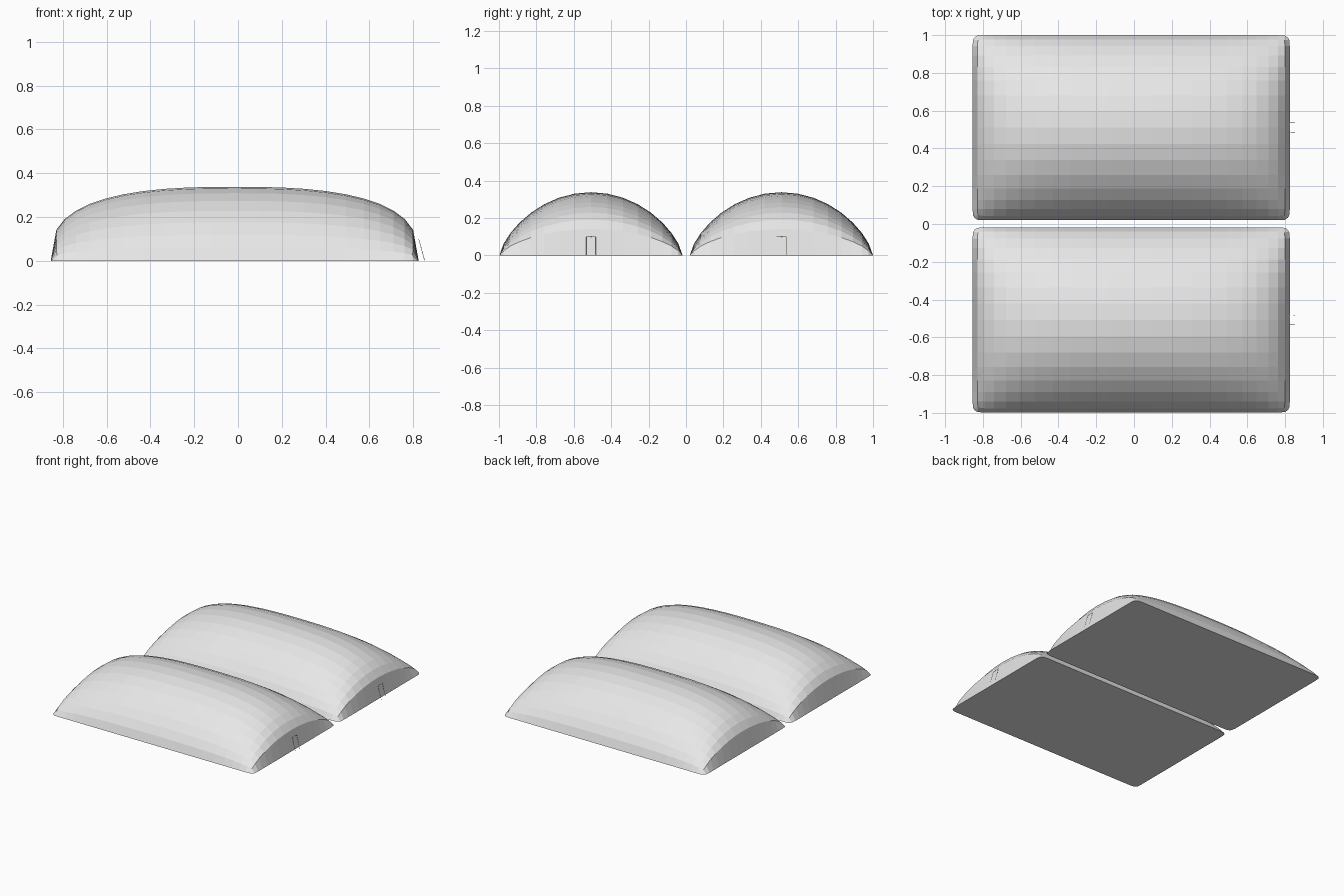
import bpy, bmesh, math

if "Cube" in bpy.data.objects:
    bpy.data.objects.remove(bpy.data.objects["Cube"])

def material(name, c):
    m = bpy.data.materials.new(name)
    m.diffuse_color = (c, c, c, 1)
    m.use_nodes = True
    m.node_tree.nodes["Principled BSDF"].inputs["Base Color"].default_value = m.diffuse_color
    return m

fabric = material("pale grey fabric", 0.8)

HX, HY, H, R = 0.84, 0.49, 0.338, 0.04   # half length, half width, height, corner radius
CX = -0.015
NX, NY = 22, 16

def spaced(i, n):
    # grid lines gather towards the rim
    t = 2 * i / n - 1
    return 0.25 * t + 0.75 * math.sin(t * math.pi / 2)

def round_corner(x, y):
    # pull the square grid corners in to a small radius
    dx, dy = abs(x) - (HX - R), abs(y) - (HY - R)
    if dx > 0 and dy > 0:
        k = max(dx, dy) / math.hypot(dx, dy)
        x = math.copysign(HX - R + dx * k, x)
        y = math.copysign(HY - R + dy * k, y)
    return x, y

def cushion(name, cy):
    bm = bmesh.new()
    grid = []
    for i in range(NX + 1):
        u = spaced(i, NX)
        row = []
        for j in range(NY + 1):
            v = spaced(j, NY)
            x, y = round_corner(u * HX, v * HY)
            rise = max(0, 1 - abs(u) ** 2.6) ** 0.34 * max(0, 1 - v * v) ** 0.7
            row.append(bm.verts.new((CX + x, cy + y, H * rise)))
        grid.append(row)
    for i in range(NX):
        for j in range(NY):
            bm.faces.new((grid[i][j], grid[i + 1][j], grid[i + 1][j + 1], grid[i][j + 1]))
    # flat underside
    rim = [grid[i][0] for i in range(NX)] + [grid[NX][j] for j in range(NY)]
    rim += [grid[i][NY] for i in range(NX, 0, -1)] + [grid[0][j] for j in range(NY, 0, -1)]
    bm.faces.new(rim[::-1])
    me = bpy.data.meshes.new(name)
    bm.to_mesh(me)
    bm.free()
    me.materials.append(fabric)
    bpy.context.collection.objects.link(bpy.data.objects.new(name, me))

def cord_loop(name, cy):
    # thin cord hanging off the end of the cushion
    cu = bpy.data.curves.new(name, 'CURVE')
    cu.dimensions = '3D'
    cu.bevel_depth = 0.0012
    cu.bevel_resolution = 0
    pts = [(0.852, cy - 0.026, 0.002), (0.825, cy - 0.026, 0.1),
           (0.825, cy + 0.026, 0.1), (0.852, cy + 0.026, 0.002)]
    sp = cu.splines.new('POLY')
    sp.points.add(len(pts) - 1)
    for p, co in zip(sp.points, pts):
        p.co = (*co, 1)
    cu.materials.append(fabric)
    bpy.context.collection.objects.link(bpy.data.objects.new(name, cu))

for side, cy in (("front", -0.508), ("back", 0.51)):
    cushion(side + "_cushion", cy)
    cord_loop(side + "_cord_loop", cy)
